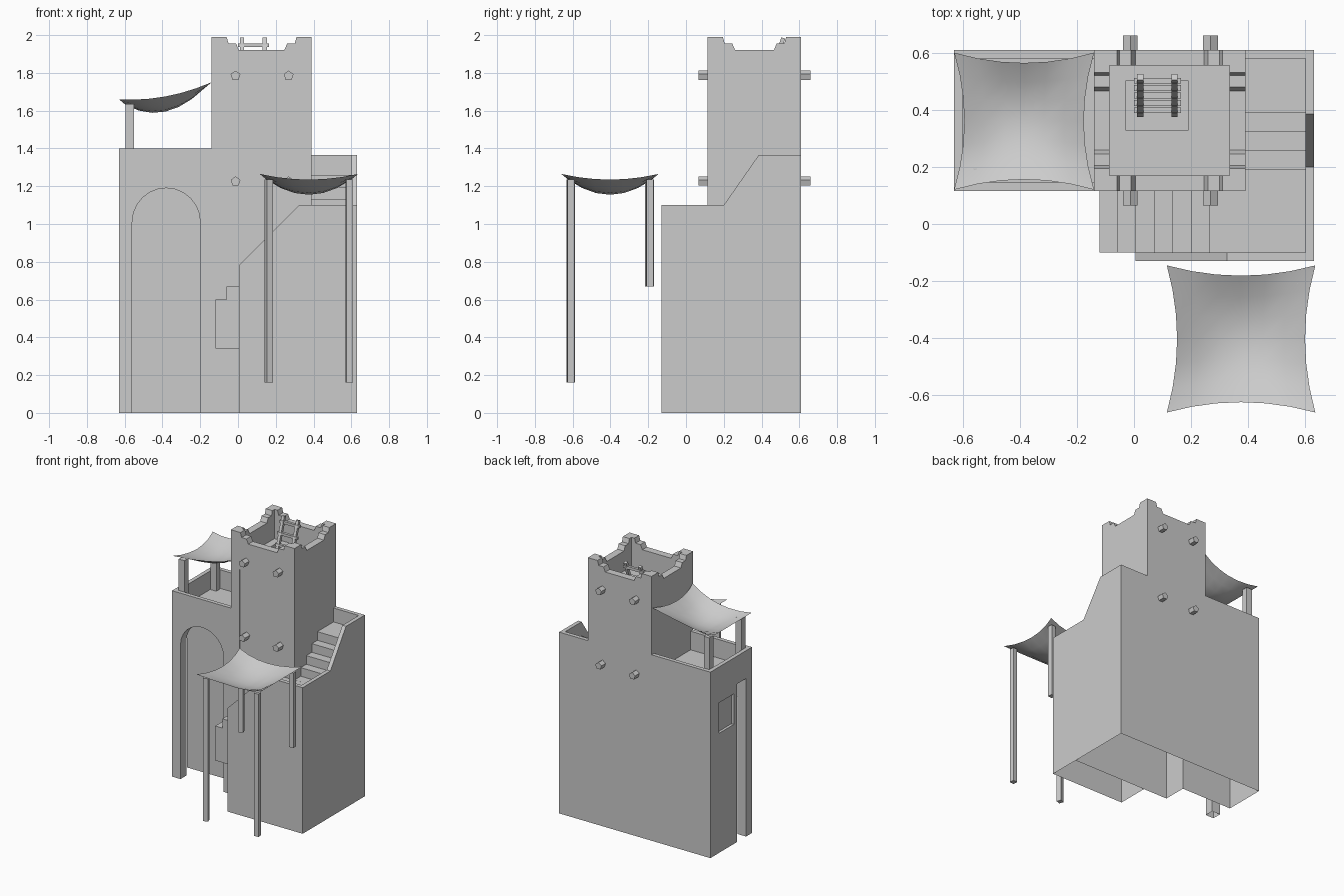
import bpy, bmesh, math
from mathutils import Vector

if "Cube" in bpy.data.objects:
    bpy.data.objects.remove(bpy.data.objects["Cube"])


def make(name, bm):
    bmesh.ops.recalc_face_normals(bm, faces=bm.faces)
    me = bpy.data.meshes.new(name)
    bm.to_mesh(me)
    bm.free()
    ob = bpy.data.objects.new(name, me)
    bpy.context.collection.objects.link(ob)
    return ob


def prism(name, pts, axis, a, b):
    """Extrude a closed profile from a to b; profile is XZ for axis y, YZ for axis x."""
    bm = bmesh.new()
    put = (lambda p, t: (p[0], t, p[1])) if axis == 'y' else (lambda p, t: (t, p[0], p[1]))
    lo = [bm.verts.new(put(p, a)) for p in pts]
    hi = [bm.verts.new(put(p, b)) for p in pts]
    bm.faces.new(lo)
    bm.faces.new(hi)
    for i in range(len(pts)):
        j = (i + 1) % len(pts)
        bm.faces.new((lo[i], lo[j], hi[j], hi[i]))
    return make(name, bm)


def box(name, x, y, z):
    return prism(name, [(x[0], z[0]), (x[1], z[0]), (x[1], z[1]), (x[0], z[1])], 'y', *y)


def carve(ob, cutters):
    """Subtract the cutters, then open the underside at ground level."""
    for c in cutters:
        c.hide_render = True
        m = ob.modifiers.new("cut", 'BOOLEAN')
        m.operation, m.solver, m.object = 'DIFFERENCE', 'EXACT', c
    bpy.context.view_layer.update()
    dg = bpy.context.evaluated_depsgraph_get()
    me = bpy.data.meshes.new_from_object(ob.evaluated_get(dg))
    ob.modifiers.clear()
    ob.data = me
    for c in cutters:
        bpy.data.objects.remove(c)
    bm = bmesh.new()
    bm.from_mesh(me)
    ground = [f for f in bm.faces if all(abs(v.co.z) < 1e-4 for v in f.verts)]
    bmesh.ops.delete(bm, geom=ground, context='FACES')
    bm.to_mesh(me)
    bm.free()


def bar(name, p, q, w, d, turn=0.0):
    """Rectangular bar between two points."""
    p, q = Vector(p), Vector(q)
    bm = bmesh.new()
    bmesh.ops.create_cube(bm, size=1)
    bmesh.ops.scale(bm, vec=(w, d, (q - p).length), verts=bm.verts)
    ob = make(name, bm)
    ob.location = (p + q) / 2
    ob.rotation_euler = (-math.atan2(q.y - p.y, q.z - p.z), 0, turn)
    return ob


# rear block: house, tower and upper stair in one silhouette
rear = prism("house_and_tower", [(-.63, 0), (.63, 0), (.63, 1.365), (.39, 1.365), (.39, 1.92),
                                 (-.14, 1.92), (-.14, 1.4), (-.63, 1.4)], 'y', .115, .61)
arch = [(-.56, -.1), (-.2, -.1)] + [
    (-.38 + .18 * math.cos(math.pi * i / 12), 1.01 + .18 * math.sin(math.pi * i / 12))
    for i in range(13)]
upper = [(.05, 1.0)]
for i in range(4):
    y = .19 + .066 * i
    upper += [(y, 1.0 + .065 * i), (y, 1.065 + .065 * i)]
upper += [(.58, 1.26), (.58, 1.6), (.05, 1.6)]
carve(rear, [
    box("cut_terrace", (-.60, -.14), (.145, .58), (1.26, 1.6)),
    box("cut_porch", (-.7, -.2), (.185, .295), (-.1, 1.19)),
    prism("cut_arch", arch, 'y', .05, .2),
    box("cut_roof", (-.085, .335), (.17, .555), (1.77, 2.1)),
    box("cut_hatch", (-.03, .19), (.33, .50), (1.45, 1.8)),
    prism("cut_upper_stair", upper, 'x', .39, .60),
    prism("cut_parapet_slope", [(.05, 1.1), (.2, 1.1), (.385, 1.365), (.385, 1.6), (.05, 1.6)],
          'x', .595, .7),
    box("cut_window", (-.7, -.61), (.33, .51), (.9, 1.13)),
    box("cut_front_panel", (-.07, .32), (.05, .122), (.67, 1.71)),
])

# front block with lower stair behind a sloped parapet
front = prism("front_stair_block", [(.005, 0), (.63, 0), (.63, 1.1), (.325, 1.1), (.005, .78)],
              'y', -.13, .115)
lower = [(-.1, .735)]
for i in range(4):
    x = .07 + .065 * i
    lower += [(x, .735 + .066 * i), (x, .801 + .066 * i)]
lower += [(.60, 1.0), (.60, 1.4), (-.1, 1.4)]
carve(front, [prism("cut_lower_stair", lower, 'y', -.10, .2)])

# overhanging first steps
prism("first_steps", [(-.12, .34), (.005, .34), (.005, .67), (-.06, .67), (-.06, .60), (-.12, .60)],
      'y', -.10, .115)

# stepped corner battlements
step = [(0, 0), (.125, 0), (.11, .03), (.065, .03), (.052, .07), (0, .07)]
for cx, sx in ((-.14, 1), (.39, -1)):
    for cy, sy in ((.115, 1), (.61, -1)):
        k = [(0, 0), (.145, 0), (.13, .035), (.09, .035), (.08, .07), (0, .07)]
        prism("battlement", [(cx + sx * a, 1.92 + b) for a, b in k], 'y', cy, cy + sy * .055)
        prism("battlement", [(cy + sy * a, 1.92 + b) for a, b in k], 'x', cx, cx + sx * .055)

# five-sided roof beam ends, front and back
for x in (-.013, .268):
    for z in (1.785, 1.225):
        pent = [(x + .027 * math.sin(math.tau * i / 5), z + .027 * math.cos(math.tau * i / 5))
                for i in range(5)]
        prism("beam_end_front", pent, 'y', .065, .125)
        prism("beam_end_back", pent, 'y', .60, .66)

# ladder rising from the hatch
foot, top = Vector((0, .385, 1.60)), Vector((0, .515, 1.985))
for x in (.022, .142):
    o = Vector((x, 0, 0))
    bar("ladder_rail", foot + o, top + o, .022, .022)
for i in range(5):
    c = foot.lerp(top, .1 + .2 * i)
    box("ladder_rung", (0, .165), (c.y - .01, c.y + .01), (c.z - .01, c.z + .01))


def canopy(name, x, y, zl, zr, n=6):
    """Sagging cloth sheet with edges drawn inwards."""
    bm = bmesh.new()
    bmesh.ops.create_grid(bm, x_segments=n, y_segments=n, size=1)
    cx, cy = sum(x) / 2, sum(y) / 2
    hx, hy = (x[1] - x[0]) / 2, (y[1] - y[0]) / 2
    for v in bm.verts:
        u, w = v.co.x, v.co.y
        du, dw = 1 - u * u, 1 - w * w
        z = zl + (zr - zl) * (u + 1) / 2 - .03 * (du + dw) - .05 * du * dw
        v.co = (cx + u * (hx - .036 * dw), cy + w * (hy - .036 * du), z)
    ob = make(name, bm)
    if ob.data.polygons[0].normal.z < 0:
        ob.data.flip_normals()
    ob.data.shade_smooth()


canopy("terrace_canopy", (-.63, -.14), (.12, .60), 1.66, 1.75)
canopy("front_canopy", (.115, .635), (-.66, -.145), 1.265, 1.265)

# canopy posts
for y in (.17, .55):
    bar("terrace_post", (-.573, y, 1.26), (-.573, y, 1.635), .047, .047)
for x, turn in ((.163, .35), (.59, .1)):
    bar("front_post", (x, -.61, .16), (x, -.61, 1.235), .036, .036, turn)
    bar("back_post", (x, -.193, .67), (x, -.193, 1.235), .036, .036, turn)
